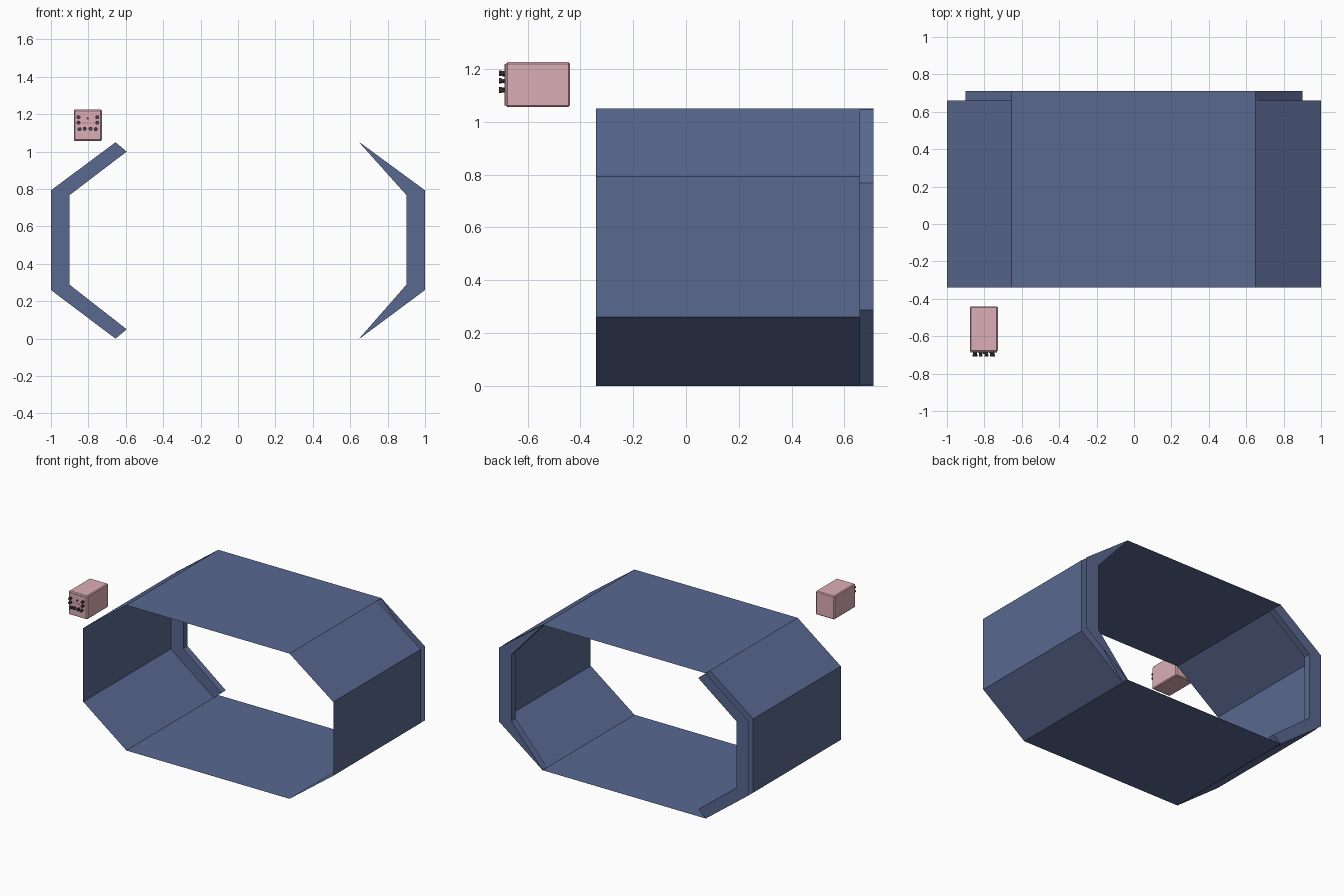
import bpy, bmesh
from math import pi
from mathutils import Matrix, Vector

if "Cube" in bpy.data.objects:
    bpy.data.objects.remove(bpy.data.objects["Cube"])


def material(name, rgb):
    m = bpy.data.materials.new(name)
    m.diffuse_color = (*rgb, 1)
    m.use_nodes = True
    m.node_tree.nodes["Principled BSDF"].inputs["Base Color"].default_value = m.diffuse_color
    return m


blue = material("blue_shell", (0.10, 0.14, 0.28))
pink = material("pink_case", (0.72, 0.42, 0.47))
dark = material("dark_metal", (0.06, 0.06, 0.07))


def finish(name, bm, mat):
    mesh = bpy.data.meshes.new(name)
    bm.to_mesh(mesh)
    bm.free()
    mesh.materials.append(mat)
    ob = bpy.data.objects.new(name, mesh)
    bpy.context.collection.objects.link(ob)
    return ob


def strip(bm, path_a, path_b, closed=False):
    """Row of quads between two matching point paths."""
    a = [bm.verts.new(p) for p in path_a]
    b = [bm.verts.new(p) for p in path_b]
    for i in range(len(a) if closed else len(a) - 1):
        j = (i + 1) % len(a)
        bm.faces.new((a[i], a[j], b[j], b[i]))


def at(profile, y):
    return [(x, y, z) for x, z in profile]


FRONT, STEP, BACK = -0.34, 0.66, 0.71
left_outer = [(-0.655, 1.05), (-1, 0.793), (-1, 0.26), (-0.655, 0)]
right_outer = [(0.65, 0), (1, 0.26), (1, 0.793), (0.65, 1.05)]
left_inner = [(-0.595, 1.0), (-0.9, 0.768), (-0.9, 0.288), (-0.595, 0.05)]
right_inner = [(0.65, 0.003), (0.9, 0.288), (0.9, 0.768), (0.65, 1.047)]

# Octagonal open tube
bm = bmesh.new()
ring = left_outer + right_outer
strip(bm, at(ring, FRONT), at(ring, STEP), closed=True)
finish("octagonal_shell", bm, blue)

# Grooved rims: two flanges joined by the groove floor
for name, outer, inner in (("left_rim", left_outer, left_inner),
                           ("right_rim", right_outer, right_inner)):
    bm = bmesh.new()
    for y in (STEP, BACK):
        strip(bm, at(outer, y), at(inner, y))
    floor = [outer[0]] + inner + [outer[-1]]
    strip(bm, at(floor, STEP), at(floor, BACK))
    finish(name, bm, blue)

# Rear lips of the top and bottom panels
for name, z in (("top_lip", 1.05), ("bottom_lip", 0)):
    bm = bmesh.new()
    strip(bm, [(-0.655, STEP, z), (0.65, STEP, z)], [(-0.655, BACK, z), (0.65, BACK, z)])
    finish(name, bm, blue)


def box(name, lo, hi, mat, bevel):
    lo, hi = Vector(lo), Vector(hi)
    bm = bmesh.new()
    bmesh.ops.create_cube(bm, size=1, matrix=Matrix.Translation((lo + hi) / 2)
                          @ Matrix.Diagonal((*(hi - lo), 1)))
    bmesh.ops.bevel(bm, geom=bm.edges[:], offset=bevel, segments=1, affect='EDGES')
    return finish(name, bm, mat)


# Small control box with front plate
box("control_box", (-0.878, -0.682, 1.056), (-0.728, -0.44, 1.226), pink, 0.006)
box("control_front_plate", (-0.873, -0.688, 1.062), (-0.733, -0.68, 1.22), pink, 0.002)


def studs(name, spots, parts):
    """Stepped round studs facing -y; parts are (radius, y_start, y_end)."""
    bm = bmesh.new()
    for x, z in spots:
        for r, y0, y1 in parts:
            bmesh.ops.create_cone(
                bm, cap_ends=True, segments=10, radius1=r, radius2=r, depth=y0 - y1,
                matrix=Matrix.Translation((x, (y0 + y1) / 2, z)) @ Matrix.Rotation(pi / 2, 4, 'X'))
    return finish(name, bm, dark)


# Knobs and indicator dots on the plate
knobs = [(x, z) for x in (-0.853, -0.753) for z in (1.184, 1.155)]
knobs += [(-0.847, 1.12), (-0.82, 1.122), (-0.788, 1.122), (-0.761, 1.12)]
studs("knobs", knobs, [(0.008, -0.686, -0.698), (0.0105, -0.698, -0.709)])
studs("centre_button", [(-0.803, 1.178)], [(0.006, -0.686, -0.695)])
studs("indicator_dots", [(-0.833 + 0.015 * i, 1.153) for i in range(5)],
      [(0.002, -0.686, -0.69)])
